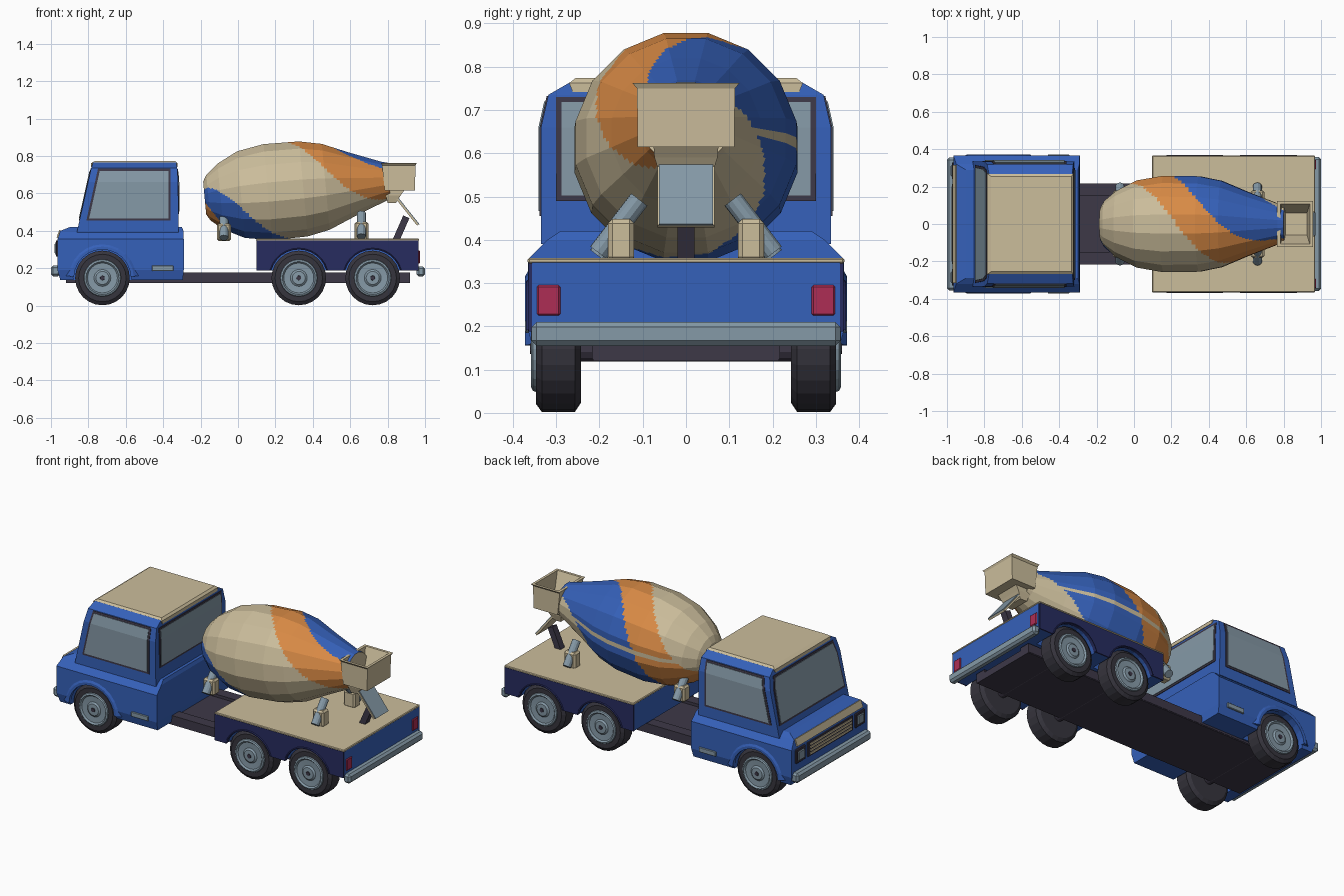
import bpy, bmesh, math
from mathutils import Vector

if "Cube" in bpy.data.objects:
    bpy.data.objects.remove(bpy.data.objects["Cube"])

def mat(name, r, g, b):
    m = bpy.data.materials.new(name)
    m.diffuse_color = (r, g, b, 1)
    m.use_nodes = True
    m.node_tree.nodes["Principled BSDF"].inputs["Base Color"].default_value = m.diffuse_color
    return m

BEIGE = mat("beige", .60, .51, .33)
BLUE = mat("blue", .036, .119, .49)
NAVY = mat("navy", .02, .025, .115)
STEEL = mat("steel", .235, .32, .385)
ORANGE = mat("orange", .69, .255, .06)
DARK = mat("charcoal", .047, .04, .064)
TYRE = mat("tyre_black", .037, .035, .047)
RED = mat("red", .42, .027, .09)

def make(name, verts, faces, m, bevel=0, smooth=False):
    me = bpy.data.meshes.new(name)
    me.from_pydata(verts, [], faces)
    bm = bmesh.new()
    bm.from_mesh(me)
    bmesh.ops.recalc_face_normals(bm, faces=bm.faces)
    for f in bm.faces:
        f.smooth = smooth
    bm.to_mesh(me)
    bm.free()
    me.materials.append(m)
    ob = bpy.data.objects.new(name, me)
    bpy.context.collection.objects.link(ob)
    if bevel:
        b = ob.modifiers.new("bevel", 'BEVEL')
        b.width, b.segments, b.limit_method = bevel, 1, 'ANGLE'
    return ob

def skin(name, rings, m, bevel=0, smooth=False):
    """Join equal-length rings of points and cap both ends."""
    n = len(rings[0])
    v = [p for r in rings for p in r]
    f = [(i*n+j, i*n+(j+1) % n, (i+1)*n+(j+1) % n, (i+1)*n+j)
         for i in range(len(rings)-1) for j in range(n)]
    f += [tuple(range(n)), tuple(range(len(v)-n, len(v)))]
    return make(name, v, f, m, bevel, smooth)

def loft(name, secs, m, bevel=0):
    """Sections (z, x0, x1, half_width), symmetric in y."""
    return skin(name, [[(a, -h, z), (b, -h, z), (b, h, z), (a, h, z)]
                       for z, a, b, h in secs], m, bevel)

def box(name, x0, x1, y0, y1, z0, z1, m, bevel=0):
    return skin(name, [[(x0, y0, z), (x1, y0, z), (x1, y1, z), (x0, y1, z)]
                       for z in (z0, z1)], m, bevel)

def lathe(name, p, d, prof, m, n=24, smooth=False):
    """Revolve (distance, radius) pairs about the axis through p along d."""
    p, d = Vector(p), Vector(d).normalized()
    u = d.orthogonal().normalized()
    w = d.cross(u)
    rings = [[p + d*a + (u*math.cos(t) + w*math.sin(t))*r
              for t in (2*math.pi*k/n for k in range(n))] for a, r in prof]
    return skin(name, rings, m, 0, smooth)

def slab(name, a, b, hy, t0, t1, m):
    """Flat bar from a to b in the xz plane, from t0 to t1 along its normal."""
    dx, dz = b[0]-a[0], b[1]-a[1]
    l = math.hypot(dx, dz)
    nx, nz = -dz/l, dx/l
    return skin(name, [[(q[0]+nx*t, y, q[1]+nz*t) for t, y in
                        ((t0, -hy), (t1, -hy), (t1, hy), (t0, hy))] for q in (a, b)], m)

def arch(name, cx, s, r0, r1, y0, y1, a0, m):
    """Wheel arch lip."""
    rings = []
    for k in range(13):
        t = math.radians(a0 + (180-2*a0)*k/12)
        rings.append([(cx+r*math.cos(t), s*y, .148+r*math.sin(t))
                      for r, y in ((r0, y0), (r0, y1), (r0+.3*(r1-r0), y1), (r1, y0))])
    return skin(name, rings, m)

AXLES = (-.725, .325, .72)

# wheel wells, used as cutters
wells = []
for s in (-1, 1):
    for x in AXLES:
        c = lathe("wheel_well_cutter", (x, 0, .148), (0, s, 0), [(.225, .156), (.5, .156)], DARK)
        c.hide_render = True
        c.display_type = 'WIRE'
        wells.append((x, s, c))

def cut(ob, xs, sides=(-1, 1)):
    for x, s, c in wells:
        if x in xs and s in sides:
            b = ob.modifiers.new("well", 'BOOLEAN')
            b.operation, b.object, b.solver = 'DIFFERENCE', c, 'EXACT'

# chassis
box("chassis_plate", -.92, .92, -.215, .215, .12, .16, DARK)
for s in (-1, 1):
    y = sorted((s*.15, s*.217))
    box("chassis_rail", -.92, .92, y[0], y[1], .125, .177, DARK)

# wheels
for x in AXLES:
    lathe("axle", (x, 0, .148), (0, 1, 0), [(-.26, .03), (.26, .03)], DARK, 12)
    for s in (-1, 1):
        o, d = (x, 0, .148), (0, s, 0)
        lathe("tyre", o, d, [(.243, .09), (.243, .125), (.257, .146), (.333, .146),
                             (.347, .127), (.347, .09)], TYRE)
        lathe("wheel_rim", o, d, [(.255, .095), (.345, .1), (.354, .097), (.358, .088), (.349, .08),
                                  (.347, .045), (.355, .035), (.356, .01)], STEEL)
        lathe("hub_cap", o, d, [(.35, .014), (.36, .012)], DARK, 10)

# cab body
cab = loft("cab_lower", [(.137, -.95, -.295, .35), (.19, -.965, -.29, .365), (.355, -.965, -.29, .365),
                         (.40, -.95, -.292, .32), (.42, -.90, -.30, .29)], BLUE)
cut(cab, AXLES[:1])
def fx(z):
    return -.86 + (z-.40)*.224      # raked windscreen plane
loft("cab_upper", [(.39, fx(.39), -.318, .335), (.66, fx(.66), -.32, .335),
                   (.735, fx(.735), -.325, .318), (.764, -.775, -.33, .268)], BLUE)
loft("cab_roof", [(.742, -.785, -.323, .262), (.762, -.785, -.323, .27), (.774, -.765, -.335, .255)], BEIGE)

# windows: frames and panes standing just proud of the cab
for name, i, p, m in (("frame", 0, .003, DARK), ("glass", .012, .006, STEEL)):
    zs = (.455+i, .66, .732-i)
    loft("side_window_"+name, [(z, fx(z)+.037+i, -.36-i, h+p)
                               for z, h in zip(zs, (.335, .335, .319+i*.22))], m)
    loft("windscreen_"+name, [(z, fx(z)-p, -.55, h-i) for z, h in zip(zs, (.315, .305, .285))], m)
    loft("rear_window_"+name, [(.49+i, -.5, -.318+p, .30-i), (.66, -.5, -.32+p, .30-i),
                               (.73-i, -.5, -.3245+p, .30-i)], m)

# cab front: trim, grille, headlights, bumper
slab("hood_trim", (-.966, .362), (-.951, .402), .315, -.004, .005, BEIGE)
box("grille_frame", -.972, -.955, -.215, .215, .262, .348, DARK)
for k in range(4):
    z = .272 + k*.019
    box("grille_bar", -.976, -.965, -.2, .2, z, z+.010, BEIGE)
for s in (-1, 1):
    y = s*.285
    box("headlight_frame", -.974, -.955, y-.045, y+.045, .262, .348, DARK, .004)
    box("headlight", -.98, -.96, y-.03, y+.03, .277, .333, STEEL, .004)
    # side step and front arches
    box("side_step", -.46, -.345, *sorted((s*.36, s*.372)), .185, .215, STEEL, .003)
    arch("front_arch", -.725, s, .152, .205, .35, .372, 3, BLUE)
box("front_bumper", -1, -.95, -.355, .355, .157, .215, STEEL, .012)
box("rear_bumper", .955, 1, -.357, .357, .155, .21, STEEL, .012)

# rear bed
bed = box("bed_body", .1, .966, -.356, .356, .188, .347, BLUE)
cut(bed, AXLES[1:])
box("bed_deck", .097, .968, -.366, .366, .345, .358, BEIGE, .004)
for s in (-1, 1):
    side = box("bed_side_panel", .098, .964, *sorted((s*.355, s*.3645)), .188, .347, NAVY)
    cut(side, AXLES[1:], (s,))
    for x in AXLES[1:]:
        arch("rear_arch", x, s, .152, .168, .35, .370, 16, NAVY)
    box("tail_light", .96, .973, s*.3175-.027, s*.3175+.027, .225, .295, RED, .004)

# mixing drum: 16 flat sides, finely split so spiral bands can be coloured
PROFILE = [(-.43, .09), (-.41, .125), (-.345, .18), (-.235, .237), (-.09, .263),
           (.10, .260), (.22, .235), (.36, .175), (.53, .108), (.56, .10)]
TILT, SUB, STEP = math.atan(.092), 8, 9

def band(x, th):
    """0 beige, 1 orange, 2 blue; th in degrees from the -y side upward."""
    if abs(th % 360 - 180) < 3.5:
        return 0
    low = 90 - 285*(x-.25)
    mid = 180 - 300*(x-.18) + 234*(x-.18)*(x-.48)
    top = 275 - 256*(x-.27)
    t = low + (th-low) % 360
    return 1 if t < mid else 2 if t < top else 0

samples = []
for (a, r), (b, q) in zip(PROFILE, PROFILE[1:]):
    samples += [(a+(b-a)*k/STEP, r+(q-r)*k/STEP) for k in range(STEP)]
samples.append(PROFILE[-1])
c, sn = math.cos(TILT), math.sin(TILT)
rings = []
for a, r in samples:
    ring = []
    for k in range(16):
        t0, t1 = (math.radians(11.25+22.5*(k+j)) for j in (0, 1))
        for j in range(SUB):
            f = j/SUB
            y = -r*(math.cos(t0)*(1-f) + math.cos(t1)*f)
            v = r*(math.sin(t0)*(1-f) + math.sin(t1)*f)
            ring.append((.25+a*c-v*sn, y, .615+a*sn+v*c))
    rings.append(ring)
drum = skin("mixing_drum", rings, BEIGE)
drum.data.materials.append(ORANGE)
drum.data.materials.append(BLUE)
for p in drum.data.polygons:
    if len(p.vertices) == 4:
        x, y, z = p.center
        x, z = x-.25, z-.615
        p.material_index = band(.25+x*c+z*sn, math.degrees(math.atan2(z*c-x*sn, -y)))

# drum supports and rollers
for s in (-1, 1):
    for x, z0, z1 in ((-.075, .345, .44), (.66, .35, .448)):
        box("roller_pedestal", x-.038, x+.038, s*.15-.03, s*.15+.03, z0, z1, BEIGE, .01)
        d = Vector((0, s*.1, -.13))
        lathe("support_roller", (x, s*.108, z1+.045), d, [(0, .024), (.155, .024)], STEEL, 12)

# hopper, neck, chute and strut
loft("hopper", [(.615, .785, .945, .112), (.75, .77, .95, .113), (.762, .765, .956, .124),
                (.762, .782, .94, .108), (.65, .80, .925, .06)], BEIGE)
loft("hopper_neck", [(.55, .80, .845, .06), (.59, .79, .87, .073), (.618, .79, .89, .075)], BEIGE)
slab("chute", (.84, .585), (.962, .432), .066, -.006, .004, BEIGE)
slab("chute_liner", (.85, .574), (.964, .431), .062, .003, .008, STEEL)
slab("chute_strut", (.845, .35), (.90, .475), .02, -.018, .018, DARK)
